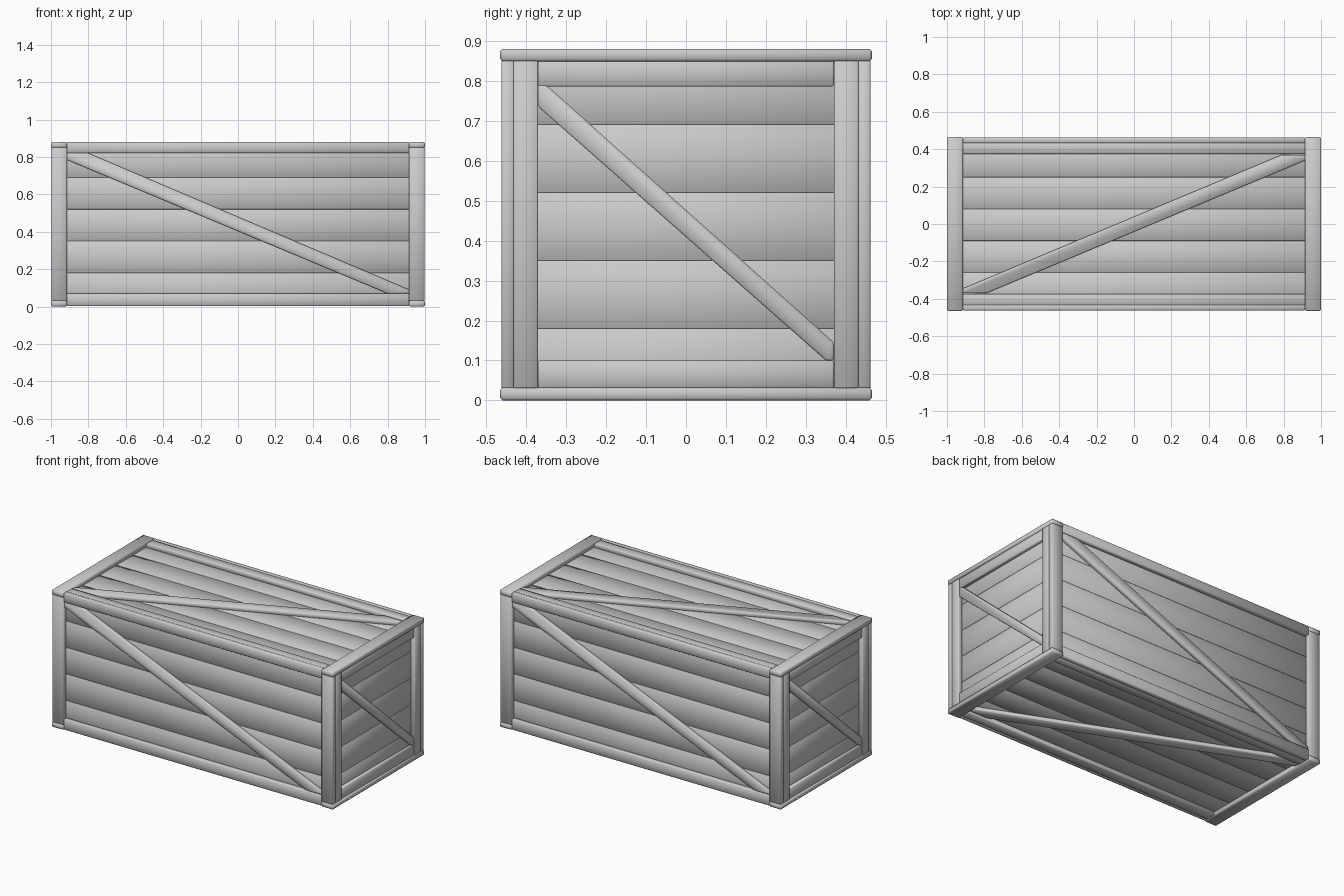
import bpy, bmesh

if "Cube" in bpy.data.objects:
    bpy.data.objects.remove(bpy.data.objects["Cube"])

H = 0.88            # crate height
X, Y = 1.0, 0.465   # outer half sizes
IX, IY = 0.97, 0.435  # plank surfaces
POST = 0.915        # inner edge of the corner posts


def finish(name, bm, bevel):
    bmesh.ops.recalc_face_normals(bm, faces=bm.faces[:])
    bmesh.ops.bevel(bm, geom=bm.edges[:], offset=bevel, segments=1,
                    profile=0.5, affect='EDGES', clamp_overlap=True)
    for f in bm.faces:
        f.smooth = True
    me = bpy.data.meshes.new(name)
    bm.to_mesh(me)
    bm.free()
    ob = bpy.data.objects.new(name, me)
    bpy.context.collection.objects.link(ob)


def prism(name, pts, d0, d1, place, bevel=0.004):
    """Extrude a 2D outline from depth d0 to d1; place(u, v, d) gives 3D."""
    bm = bmesh.new()
    a = [bm.verts.new(place(u, v, d0)) for u, v in pts]
    b = [bm.verts.new(place(u, v, d1)) for u, v in pts]
    bm.faces.new(a)
    bm.faces.new(b[::-1])
    n = len(pts)
    for i in range(n):
        j = (i + 1) % n
        bm.faces.new((a[j], a[i], b[i], b[j]))
    finish(name, bm, bevel)


def board(name, u0, u1, v0, v1, d0, d1, place, bevel=0.004):
    prism(name, [(u0, v0), (u1, v0), (u1, v1), (u0, v1)], d0, d1, place, bevel)


BRACE_LONG = [(-POST, 0.82), (-0.80, 0.82), (POST, 0.09),
              (POST, 0.07), (0.80, 0.07), (-POST, 0.785)]
BRACE_END = [(-0.37, 0.79), (-0.35, 0.79), (0.37, 0.145),
             (0.37, 0.10), (0.35, 0.10), (-0.37, 0.735)]
BRACE_TOP = [(-POST, -0.37), (-0.79, -0.37), (POST, 0.34),
             (POST, 0.37), (0.79, 0.37), (-POST, -0.345)]

# Long sides and ends: the second of each is turned half round about z
for s, side, end in ((1, "front", "right"), (-1, "back", "left")):
    long_at = lambda u, v, d, s=s: (s * u, -s * d, v)
    end_at = lambda u, v, d, s=s: (s * d, s * u, v)

    # wall planks
    for i in range(5):
        z0 = max(0.02, 0.01 + 0.17 * i)
        z1 = 0.01 + 0.17 * (i + 1)
        board(f"{side}_plank_{i}", -IX, IX, z0, z1, IY - 0.025, IY, long_at, 0.002)
        board(f"{end}_plank_{i}", -IY, IY, z0, z1, IX - 0.025, IX, end_at, 0.002)

    # long side frame and brace
    for k in (-1, 1):
        x0, x1 = sorted((k * POST, k * 0.996))
        board(f"{side}_post", x0, x1, 0.03, 0.852, 0.43, Y - 0.003, long_at)
    board(f"{side}_top_rail", -POST, POST, 0.82, H, IY - 0.003, Y - 0.003, long_at)
    board(f"{side}_bottom_rail", -POST, POST, 0.003, 0.07, IY - 0.003, Y - 0.003, long_at)
    prism(f"{side}_brace", BRACE_LONG, IY - 0.003, Y - 0.008, long_at)

    # end frame and brace
    for k in (-1, 1):
        y0, y1 = sorted((k * 0.37, k * 0.432))
        board(f"{end}_post", y0, y1, 0.03, 0.852, IX - 0.003, 0.997, end_at)
    board(f"{end}_top_rail", -0.37, 0.37, 0.785, 0.852, IX - 0.003, 0.992, end_at)
    board(f"{end}_bottom_rail", -0.37, 0.37, 0.03, 0.10, IX - 0.003, 0.992, end_at)
    prism(f"{end}_brace", BRACE_END, IX - 0.003, 0.992, end_at)

# Lid and base: the base is the lid turned over about x
for s, name in ((1, "lid"), (-1, "base")):
    lid_at = lambda u, v, d, s=s: (u, s * v, H / 2 + s * (d - H / 2))
    for i in range(5):
        y0 = -0.43 + 0.17 * i
        board(f"{name}_plank_{i}", -IX, IX, y0, min(y0 + 0.17, 0.43),
              0.827, 0.852, lid_at, 0.002)
    for k in (-1, 1):
        x0, x1 = sorted((k * POST, k * X))
        board(f"{name}_end_board", x0, x1, -Y, Y, 0.848, H, lid_at, 0.006)
        y0, y1 = sorted((k * 0.375, k * 0.437))
        board(f"{name}_side_board", -POST, POST, y0, y1, 0.849, 0.878, lid_at)
    prism(f"{name}_brace", BRACE_TOP, 0.849, 0.874, lid_at)
